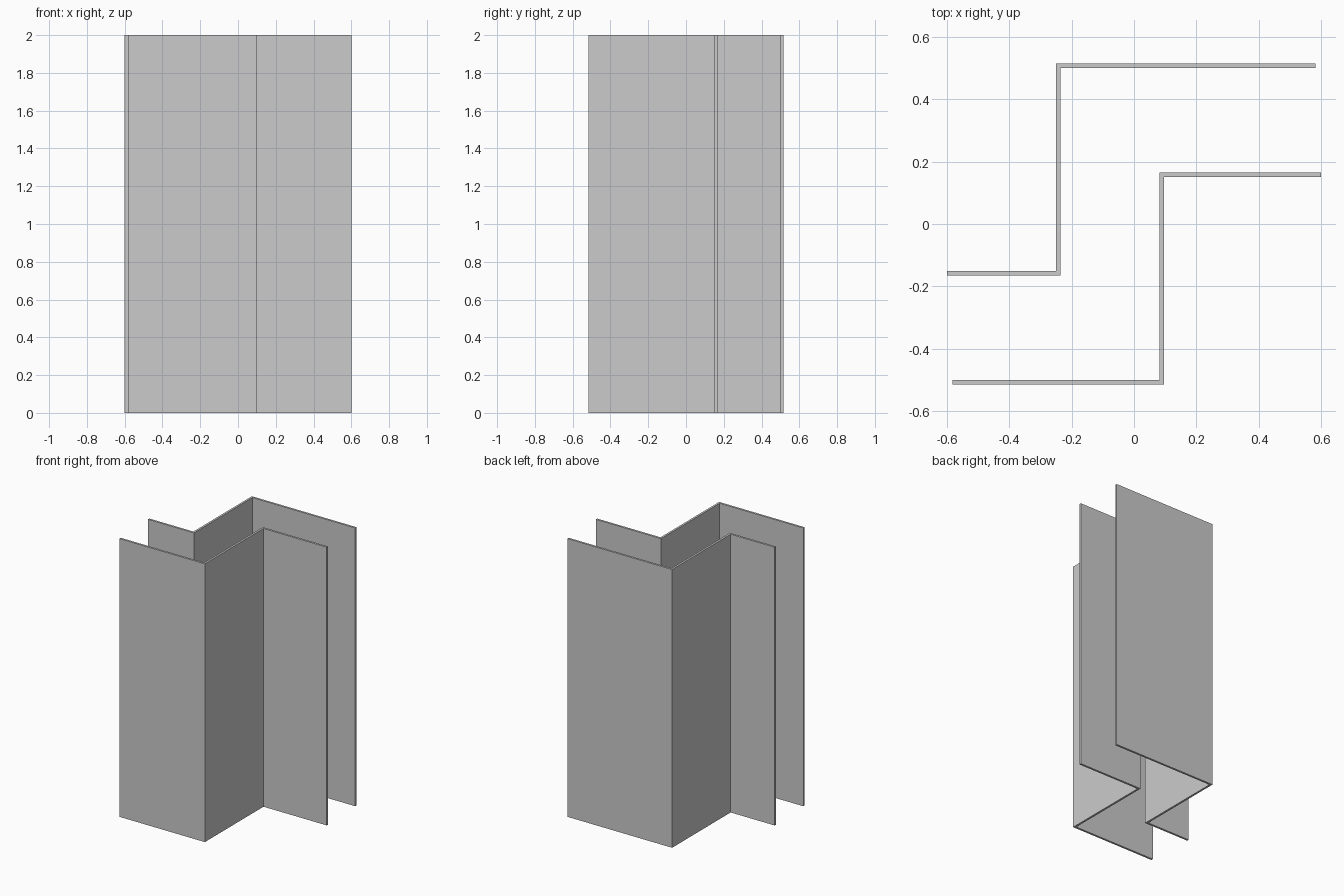
import bpy, bmesh

if "Cube" in bpy.data.objects:
    bpy.data.objects.remove(bpy.data.objects["Cube"])

HEIGHT = 2.0
T = 0.015  # sheet thickness


def z_sheet(name, x_left, x_bend, x_right, y_low, y_high):
    """Upright Z-folded sheet; x_bend is the left face of the middle web,
    y_low the underside of the left flange, y_high the top of the right one."""
    profile = [
        (x_left, y_low), (x_bend + T, y_low), (x_bend + T, y_high - T),
        (x_right, y_high - T), (x_right, y_high), (x_bend, y_high),
        (x_bend, y_low + T), (x_left, y_low + T),
    ]
    bm = bmesh.new()
    base = bm.faces.new([bm.verts.new((x, y, 0)) for x, y in profile])
    ext = bmesh.ops.extrude_face_region(bm, geom=[base], use_keep_orig=True)
    top = [v for v in ext["geom"] if isinstance(v, bmesh.types.BMVert)]
    bmesh.ops.translate(bm, verts=top, vec=(0, 0, HEIGHT))
    bmesh.ops.recalc_face_normals(bm, faces=bm.faces)
    mesh = bpy.data.meshes.new(name)
    bm.to_mesh(mesh)
    bm.free()
    obj = bpy.data.objects.new(name, mesh)
    bpy.context.collection.objects.link(obj)
    return obj


# Two folded wall panels, one behind the other
z_sheet("rear_folded_panel", -0.6, -0.25, 0.582, -0.165, 0.515)
z_sheet("front_folded_panel", -0.583, 0.082, 0.6, -0.515, 0.166)
